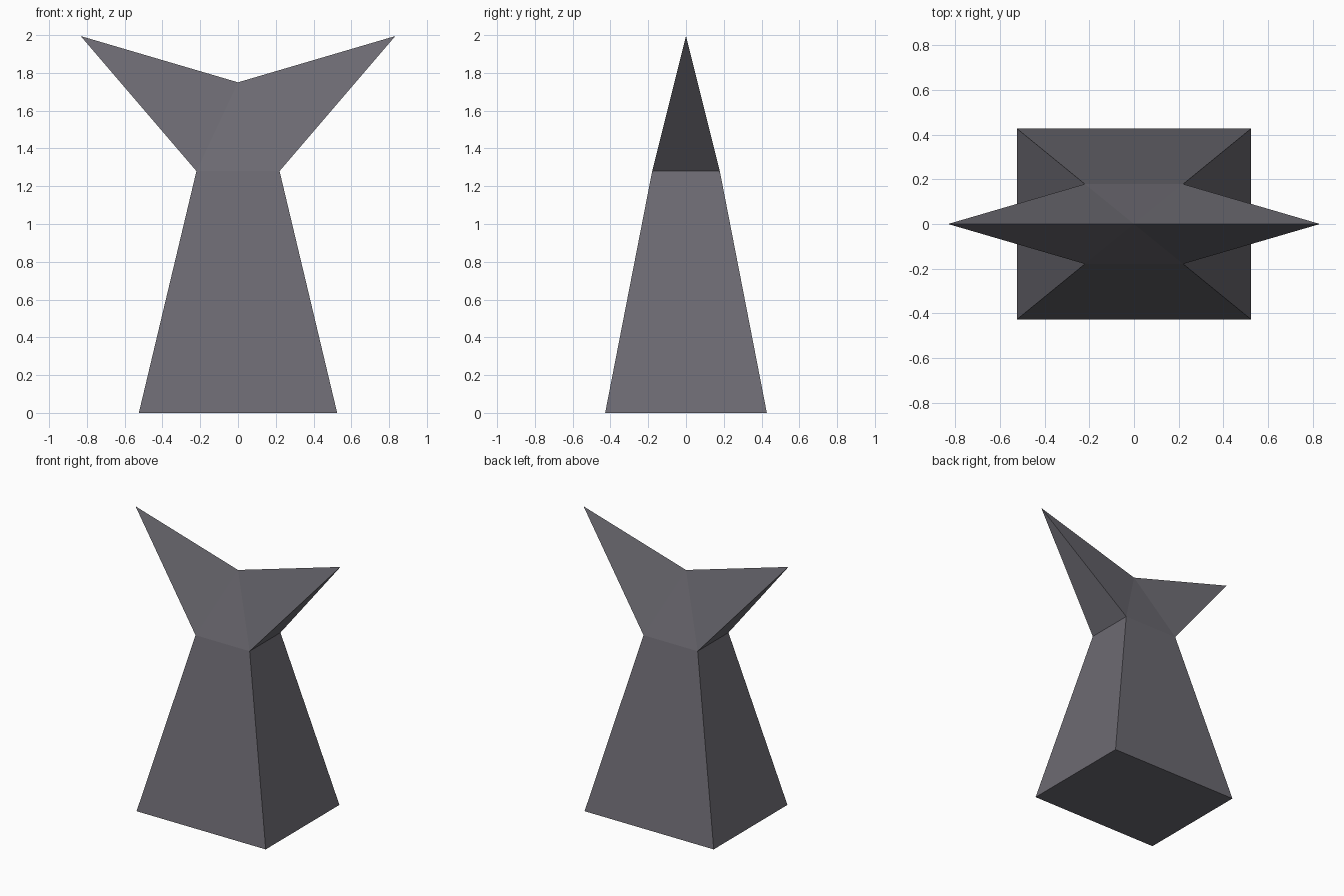
import bpy, bmesh

if "Cube" in bpy.data.objects:
    bpy.data.objects.remove(bpy.data.objects["Cube"])

stone = bpy.data.materials.new("dark grey stone")
stone.diffuse_color = (0.15, 0.145, 0.168, 1)
stone.use_nodes = True
stone.node_tree.nodes["Principled BSDF"].inputs["Base Color"].default_value = stone.diffuse_color

BASE = (0.525, 0.428, 0.0)
WAIST = (0.22, 0.179, 1.28)
TIP = (0.833, 0.0, 1.995)
DIP = (0.0, 0.0, 1.75)


def ring(bm, size):
    """Rectangle of four corners, anticlockwise from front left."""
    x, y, z = size
    return [bm.verts.new((sx * x, sy * y, z))
            for sx, sy in ((-1, -1), (1, -1), (1, 1), (-1, 1))]


def finish(bm, name):
    bmesh.ops.recalc_face_normals(bm, faces=bm.faces)
    mesh = bpy.data.meshes.new(name)
    bm.to_mesh(mesh)
    bm.free()
    mesh.materials.append(stone)
    obj = bpy.data.objects.new(name, mesh)
    bpy.context.collection.objects.link(obj)
    return obj


# One closed faceted shell: tapered pedestal and two-pointed crown
bm = bmesh.new()
base, waist = ring(bm, BASE), ring(bm, WAIST)
left = bm.verts.new((-TIP[0], TIP[1], TIP[2]))
right = bm.verts.new(TIP)
dip = bm.verts.new(DIP)

# Pedestal underside and sloping sides
bm.faces.new(base[::-1])
for i in range(4):
    j = (i + 1) % 4
    bm.faces.new((base[i], base[j], waist[j], waist[i]))

# Crown: front and back fans meeting at the ridge
for a, b, tip_a, tip_b in ((waist[0], waist[1], left, right),
                           (waist[2], waist[3], right, left)):
    bm.faces.new((a, b, dip))
    bm.faces.new((b, tip_b, dip))
    bm.faces.new((tip_a, a, dip))

# Crown: undersides of the two points
bm.faces.new((waist[1], waist[2], right))
bm.faces.new((waist[3], waist[0], left))

finish(bm, "forked_pillar")
